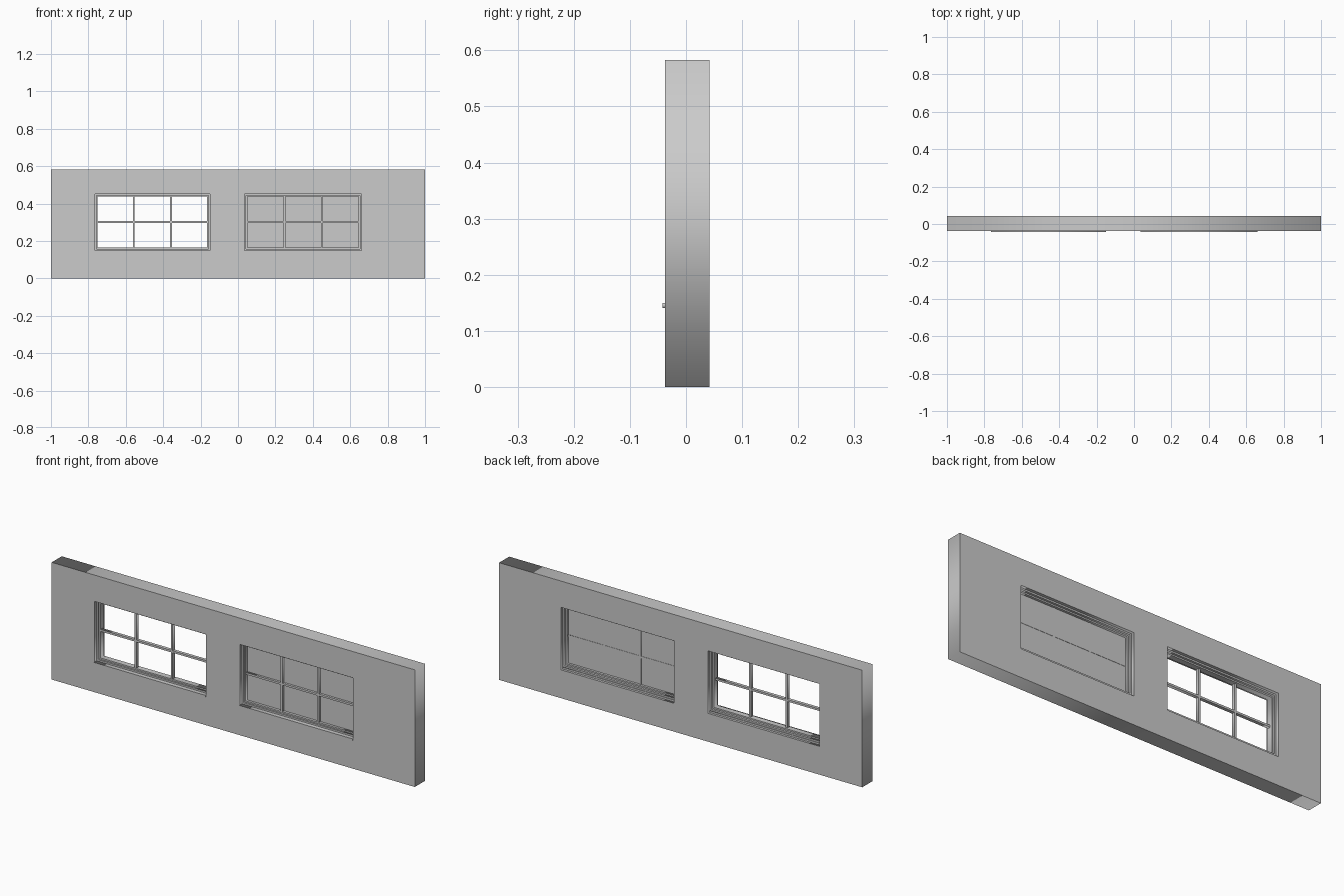
import bpy
from math import pi

if "Cube" in bpy.data.objects:
    bpy.data.objects.remove(bpy.data.objects["Cube"])


def panel(name, outer, holes, y0, y1):
    """Upright slab from an XZ rectangle with rectangular holes, y0 to y1."""
    cu = bpy.data.curves.new(name, 'CURVE')
    cu.dimensions = '2D'
    cu.fill_mode = 'BOTH'
    cu.extrude = (y1 - y0) / 2
    for x0, x1, z0, z1 in [outer] + holes:
        s = cu.splines.new('POLY')
        s.points.add(3)
        for p, (x, z) in zip(s.points, ((x0, z0), (x1, z0), (x1, z1), (x0, z1))):
            p.co = (x, z, 0, 1)
        s.use_cyclic_u = True
    ob = bpy.data.objects.new(name, cu)
    bpy.context.collection.objects.link(ob)
    ob.rotation_euler = (pi / 2, 0, 0)
    ob.location.y = (y0 + y1) / 2
    bpy.ops.object.select_all(action='DESELECT')
    ob.select_set(True)
    bpy.context.view_layer.objects.active = ob
    bpy.ops.object.convert(target='MESH')
    return bpy.context.object


def inset(r, d):
    return (r[0] + d, r[1] - d, r[2] + d, r[3] - d)


FRONT, BACK = -0.0375, 0.042
SILL_Z, BOTTOM, TOP = 0.141, 0.15, 0.452
windows = {"left": (-0.765, -0.15), "right": (0.036, 0.66)}

# wall with two openings
panel("wall", (-1, 1, 0, 0.583),
      [(a, b, SILL_Z, TOP) for a, b in windows.values()], FRONT, BACK)

for side, (a, b) in windows.items():
    # sill, slightly proud of the wall
    panel(side + "_sill", (a, b, SILL_Z, BOTTOM), [], -0.042, BACK - 0.012)

    # stepped frame
    opening = (a, b, BOTTOM, TOP)
    step = inset(opening, 0.008)
    panel(side + "_frame", opening, [step], -0.021, 0.027)

    # sash with a three by two grid of glazing bars
    light = inset(opening, 0.015)
    panel(side + "_sash", step, [light], -0.012, 0.016)
    cx, cz, h = (a + b) / 2, (BOTTOM + TOP) / 2, 0.005
    for i, x in enumerate((cx - 0.1, cx + 0.1)):
        panel(f"{side}_upright_bar_{i}", (x - h, x + h, light[2], light[3]),
              [], -0.011, 0.006)
    panel(side + "_cross_bar", (light[0], light[1], cz - h, cz + h),
          [], -0.0105, 0.0055)

    # only the right window is filled by a pane
    if side == "right":
        panel("right_pane", light, [], 0.001, 0.004)
